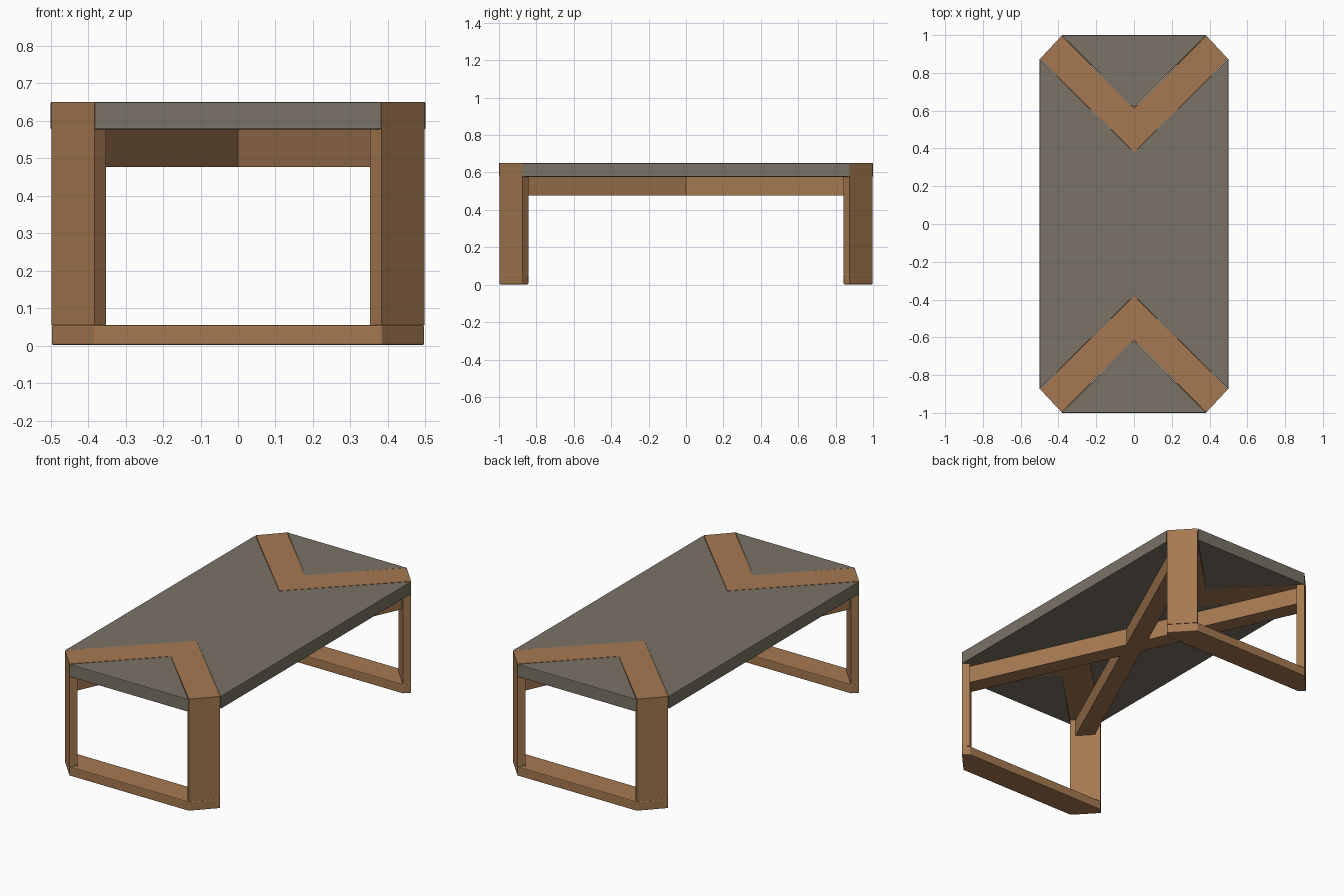
import bpy, bmesh

if "Cube" in bpy.data.objects:
    bpy.data.objects.remove(bpy.data.objects["Cube"])


def material(name, rgb):
    m = bpy.data.materials.new(name)
    m.diffuse_color = (*rgb, 1.0)
    m.use_nodes = True
    m.node_tree.nodes["Principled BSDF"].inputs["Base Color"].default_value = m.diffuse_color
    return m


WOOD = material("warm wood", (0.377, 0.19, 0.082))
STONE = material("grey stone", (0.195, 0.17, 0.132))

TOP, UNDER, FOOT = 0.65, 0.577, 0.055


def finish(name, bm, mat, bevel=0.0):
    bmesh.ops.recalc_face_normals(bm, faces=bm.faces[:])
    me = bpy.data.meshes.new(name)
    bm.to_mesh(me)
    bm.free()
    me.materials.append(mat)
    ob = bpy.data.objects.new(name, me)
    bpy.context.collection.objects.link(ob)
    if bevel:
        mod = ob.modifiers.new("soft edge", 'BEVEL')
        mod.width, mod.segments = bevel, 2
    return ob


def wall(bm, a, b):
    for i in range(len(a)):
        j = (i + 1) % len(a)
        bm.faces.new((a[i], a[j], b[j], b[i]))


def prism(name, pts, z0, z1, mat, bevel=0.0):
    """Extrude a plan outline between two heights."""
    bm = bmesh.new()
    lo = [bm.verts.new((x, y, z0)) for x, y in pts]
    hi = [bm.verts.new((x, y, z1)) for x, y in pts]
    bm.faces.new(lo)
    bm.faces.new(hi)
    wall(bm, lo, hi)
    return finish(name, bm, mat, bevel)


# Plan of one chevron: outer chamfer, leg inner corners, two apexes
OUT_A, OUT_B = (0.383, 0.997), (0.498, 0.874)
IN_A, IN_B = (0.352, 0.966), (0.467, 0.843)
APEX_IN, APEX_OUT = (0, 0.38), (0, 0.614)


def mx(p):
    return (-p[0], p[1])


def chevron_frame(name, s):
    """V-shaped inlay that folds down into two legs."""
    plan = [OUT_A, OUT_B, IN_B, APEX_IN, mx(IN_B), mx(OUT_B), mx(OUT_A),
            mx(IN_A), APEX_OUT, IN_A]
    bm = bmesh.new()
    hi = [bm.verts.new((x, s * y, TOP)) for x, y in plan]
    lo = [bm.verts.new((x, s * y, UNDER)) for x, y in plan]
    bm.faces.new(hi)
    wall(bm, hi, lo)
    bm.faces.new([lo[i] for i in (2, 3, 4, 7, 8, 9)])
    for leg in ((9, 0, 1, 2), (4, 5, 6, 7)):
        top = [lo[i] for i in leg]
        end = [bm.verts.new((v.co.x, v.co.y, FOOT)) for v in top]
        wall(bm, top, end)
        bm.faces.new(end)
    return finish(name, bm, WOOD)


for side, s in (("front", -1), ("back", 1)):
    chevron_frame(side + "_chevron_legs", s)
    # Triangular end panel
    tri = [(0.383, 1.0), (-0.383, 1.0), APEX_OUT]
    prism(side + "_end_panel", [(x, s * y) for x, y in tri], UNDER, TOP, STONE, 0.003)
    # Floor rail joining the two legs
    half = [OUT_A, OUT_B, IN_B]
    rail = half + [mx(p) for p in reversed(half)]
    prism(side + "_floor_rail", [(x, s * y) for x, y in rail], 0.002, FOOT, WOOD, 0.004)

# Main top panel with a notch at each end
prism("centre_panel",
      [(0.5, 0.874), APEX_IN, (-0.5, 0.874), (-0.5, -0.874), (0, -0.38), (0.5, -0.874)],
      UNDER, TOP, STONE, 0.003)

# Crossed beams under the top, ends cut flush with the legs
cx, cy = (IN_A[0] + IN_B[0]) / 2, (IN_A[1] + IN_B[1]) / 2
dx, dy = 0.0365, 0.039
for name, s in (("right", 1), ("left", -1)):
    outline = [(cx - dx, cy + dy), (cx + dx, cy - dy),
               (-cx + dx, -cy - dy), (-cx - dx, -cy + dy)]
    prism(name + "_cross_beam", [(s * x, y) for x, y in outline], 0.477, UNDER, WOOD)
